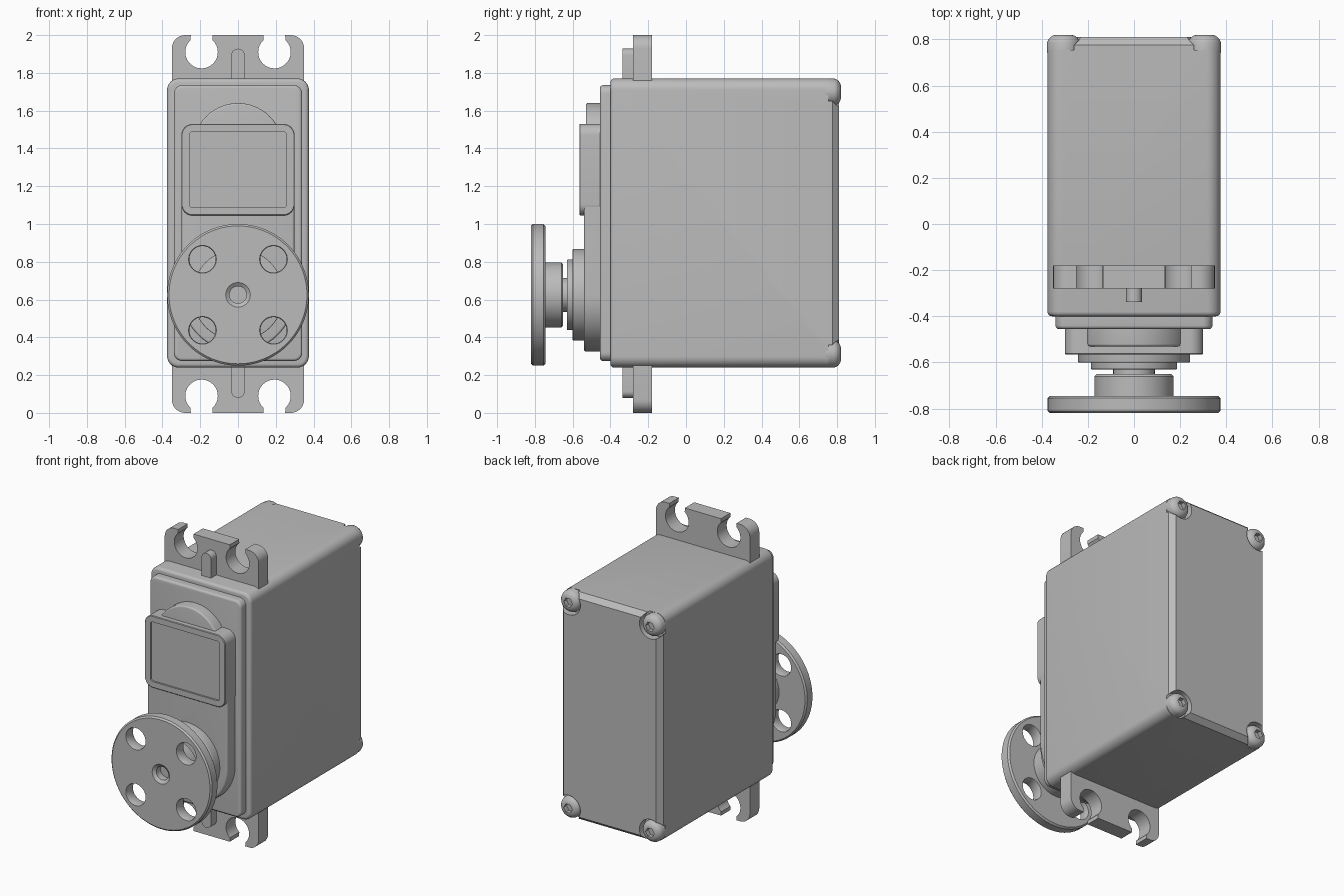
import bpy, bmesh
from math import sin, cos, pi, radians

cube = bpy.data.objects.get("Cube")
if cube:
    bpy.data.objects.remove(cube, do_unlink=True)

grey = bpy.data.materials.new("plain grey")
grey.use_nodes = True
grey.diffuse_color = (0.5, 0.5, 0.5, 1)
grey.node_tree.nodes["Principled BSDF"].inputs["Base Color"].default_value = (0.5, 0.5, 0.5, 1)
parts = []


# Profiles: each returns a function of inset that gives (x, z) points
def arc(cx, cz, r, a0, a1, n=8):
    return [(cx + r * cos(radians(a0 + (a1 - a0) * i / n)),
             cz + r * sin(radians(a0 + (a1 - a0) * i / n))) for i in range(n + 1)]


def circle(cx, cz, r, n=64):
    return lambda inset: arc(cx, cz, r - inset, 0, 360, n)[:-1]


def rounded_box(half, z0, z1, r):
    def points(inset):
        k = max(r - inset, 0.008)
        h, lo, hi = half - inset - k, z0 + inset + k, z1 - inset - k
        return (arc(h, hi, k, 0, 90) + arc(-h, hi, k, 90, 180)
                + arc(-h, lo, k, 180, 270) + arc(h, lo, k, 270, 360))
    return points


def stadium(half, zc, top):
    return lambda inset: (arc(0, zc, half - inset, 180, 360, 32)
                          + [(half - inset, top), (inset - half, top)])


def rim(y, r, direction, n=4):
    """Quarter-round edge stations, opening from the end face."""
    return [(y + direction * r * (1 - sin(pi / 2 * i / n)), r * (1 - cos(pi / 2 * i / n)))
            for i in range(n, -1, -1)]


def block(y0, y1, r):
    return rim(y0, r, 1) [::1] and [(y0 + r * (1 - cos(pi / 2 * i / 4)),
                                     r * (1 - sin(pi / 2 * i / 4))) for i in range(5)] + [(y1, 0)]


def add_loft(bm, profile, stations):
    """Skin a profile through (y, inset) stations and cap both ends."""
    rings = [[bm.verts.new((x, y, z)) for x, z in profile(inset)] for y, inset in stations]
    n = len(rings[0])
    for a, b in zip(rings, rings[1:]):
        for i in range(n):
            bm.faces.new((a[i], a[(i + 1) % n], b[(i + 1) % n], b[i]))
    bm.faces.new(rings[0])
    bm.faces.new(rings[-1])


def make(name, *lofts):
    bm = bmesh.new()
    for profile, stations in lofts:
        add_loft(bm, profile, stations)
    bmesh.ops.recalc_face_normals(bm, faces=bm.faces)
    mesh = bpy.data.meshes.new(name)
    bm.to_mesh(mesh)
    bm.free()
    mesh.materials.append(grey)
    obj = bpy.data.objects.new(name, mesh)
    bpy.context.collection.objects.link(obj)
    parts.append(obj)
    return obj


def cut(obj, *lofts):
    cutter = make("cutter", *lofts)
    parts.remove(cutter)
    cutter.hide_render = True
    mod = obj.modifiers.new("cut", 'BOOLEAN')
    mod.operation = 'DIFFERENCE'
    mod.solver = 'EXACT'
    mod.object = cutter
    bpy.context.view_layer.update()
    result = obj.evaluated_get(bpy.context.evaluated_depsgraph_get())
    obj.data = bpy.data.meshes.new_from_object(result)
    obj.modifiers.clear()
    bpy.data.objects.remove(cutter, do_unlink=True)


# Main case, with chamfered back and screw recesses
case = make("case", (rounded_box(0.375, 0.24, 1.77, 0.06),
                     block(-0.4, 0.775, 0.02) + [(0.81, 0.03)]))
corners = [(x, z) for x in (-0.305, 0.305) for z in (0.312, 1.698)]
cut(case, *[(circle(x, z, 0.085, 48), [(0.755, 0), (0.9, 0)]) for x, z in corners])

# Corner screws with domed heads and hex sockets
def screw_profile(cx, cz):
    def points(inset):
        if inset >= 0:
            return circle(cx, cz, 0.072, 48)(inset)
        out = []
        for i in range(48):
            a = 2 * pi * i / 48
            r = -inset * cos(pi / 6) / cos(a % (pi / 3) - pi / 6)
            out.append((cx + r * cos(a), cz + r * sin(a)))
        return out
    return points


dome = [(0.74, 0), (0.785, 0), (0.798, 0.005), (0.809, 0.014), (0.816, 0.025), (0.82, 0.037)]
for i, (x, z) in enumerate(corners):
    make(f"screw_{i + 1}", (screw_profile(x, z), dome + [(0.82, -0.032), (0.79, -0.032)]))

# Stepped front cover
make("front_plate", (rounded_box(0.34, 0.275, 1.735, 0.045), block(-0.455, -0.39, 0.015)))
make("gear_cover", (stadium(0.298, 0.622, 1.3), block(-0.54, -0.44, 0.012)))
make("motor_boss", (circle(0, 1.402, 0.238), block(-0.53, -0.44, 0.01)))
make("label_frame", (rounded_box(0.3, 1.045, 1.53, 0.06),
                     [(-0.553, 0.042), (-0.565, 0.042), (-0.565, 0.004), (-0.561, 0), (-0.44, 0)]))

# Output shaft steps
axis = 0.625
make("bearing_collar", (circle(0, axis, 0.243), block(-0.6, -0.52, 0.005)))
make("bearing_ring", (circle(0, axis, 0.187), block(-0.63, -0.58, 0.005)))
make("shaft", (circle(0, axis, 0.09), [(-0.68, 0), (-0.61, 0)]))

# Horn: disc with countersunk centre and four holes, on a hub
disc = make("horn_disc", (circle(0, axis, 0.375, 96),
                          [(-0.76, 0.33), (-0.805, 0.33), (-0.82, 0.31), (-0.82, 0.01),
                           (-0.81, 0), (-0.755, 0), (-0.745, 0.01)]))
cut(disc, *[(circle(x, axis + z, 0.078, 40),
             [(-0.83, 0), (-0.812, 0.008), (-0.753, 0.008), (-0.735, 0)])
            for x in (-0.188, 0.188) for z in (-0.188, 0.188)])
make("horn_hub", (circle(0, axis, 0.172), [(-0.75, 0), (-0.66, 0), (-0.65, 0.01)]))


# Mounting tabs with open screw slots, and their stiffening ribs
def tab(flip):
    side = (arc(0.193, 1.91, 0.086, 132, 408, 36))
    half = ([(0.135, 2)] + side + [(0.25, 2)] + arc(0.28, 1.93, 0.07, 90, 0) + [(0.35, 1.7)])
    outline = half + [(-x, z) for x, z in reversed(half)]
    return lambda inset: [(x, 2 - z if flip else z) for x, z in outline]


for name, flip, lo, hi in (("upper", False, 1.7, 1.928), ("lower", True, 0.08, 0.3)):
    make(name + "_tab", (tab(flip), [(-0.28, 0), (-0.18, 0)]))
    make(name + "_rib", (rounded_box(0.035, lo, hi, 0.034), [(-0.337, 0), (-0.25, 0)]))

# Smooth the curves, keep edges crisp
bpy.ops.object.select_all(action='DESELECT')
for obj in parts:
    obj.select_set(True)
bpy.context.view_layer.objects.active = parts[0]
bpy.ops.object.shade_smooth_by_angle(angle=radians(30))
